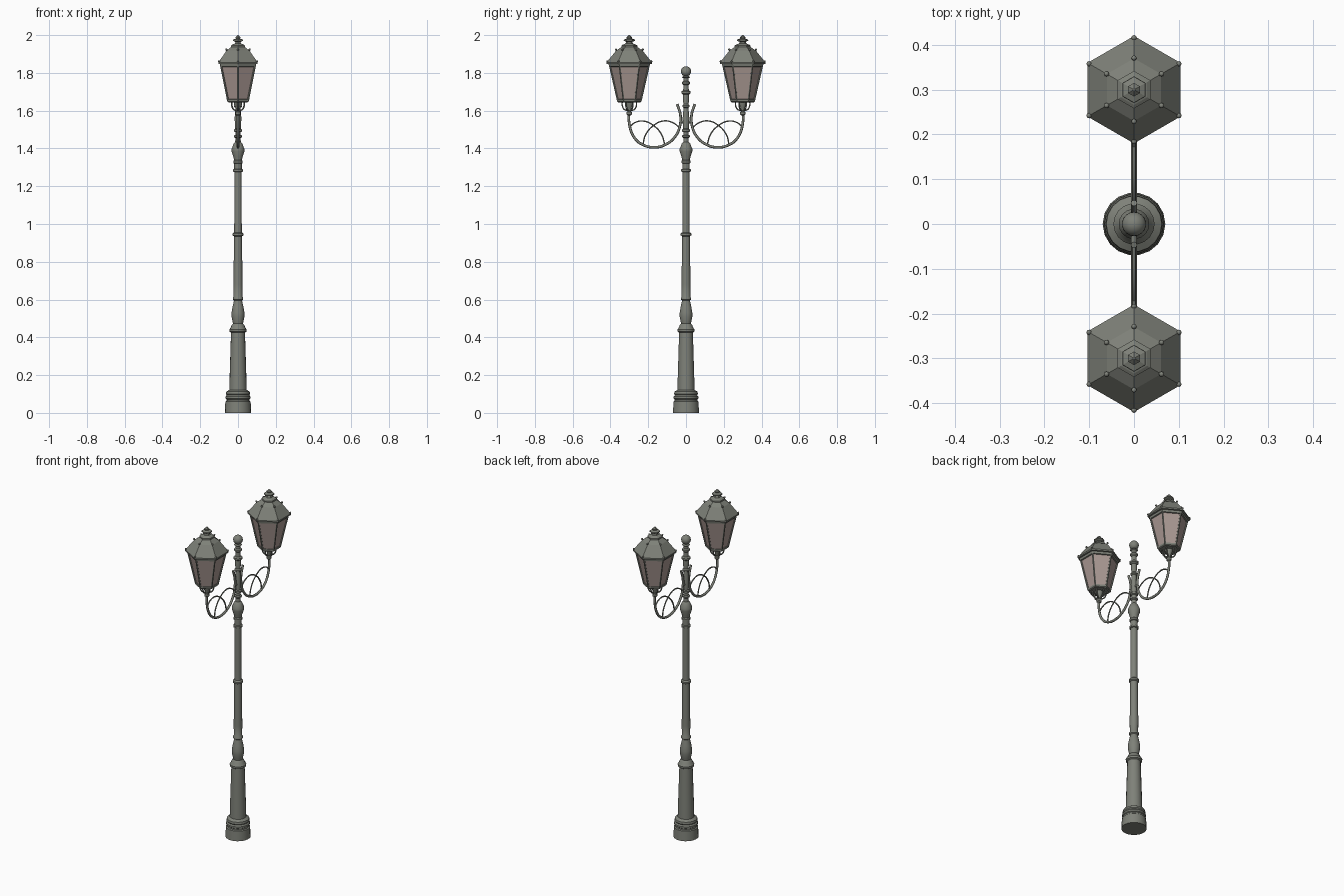
import bpy, bmesh, math
from mathutils import Vector

if "Cube" in bpy.data.objects:
    bpy.data.objects.remove(bpy.data.objects["Cube"])


def material(name, col):
    m = bpy.data.materials.new(name)
    m.diffuse_color = (*col, 1)
    m.use_nodes = True
    m.node_tree.nodes["Principled BSDF"].inputs["Base Color"].default_value = m.diffuse_color
    return m


METAL = material("grey_metal", (0.21, 0.22, 0.19))
GLASS = material("rosy_glass", (0.40, 0.315, 0.29))


def finish(ob, mat, angle=35):
    ob.data.materials.append(mat)
    bpy.ops.object.select_all(action='DESELECT')
    ob.select_set(True)
    bpy.context.view_layer.objects.active = ob
    bpy.ops.object.shade_smooth_by_angle(angle=math.radians(angle))
    return ob


def from_bmesh(name, bm, mat, angle=35):
    bmesh.ops.recalc_face_normals(bm, faces=bm.faces)
    me = bpy.data.meshes.new(name)
    bm.to_mesh(me)
    bm.free()
    ob = bpy.data.objects.new(name, me)
    bpy.context.collection.objects.link(ob)
    return finish(ob, mat, angle)


def lathe(name, profile, sides, mat, y=0, turn=0.0, angle=35):
    """Closed turned shape from (radius, z) points."""
    bm = bmesh.new()
    rings = []
    for r, z in profile:
        rings.append([bm.verts.new((r * math.cos(turn + math.tau * i / sides),
                                    y + r * math.sin(turn + math.tau * i / sides), z))
                      for i in range(sides)])
    for a, b in zip(rings, rings[1:]):
        for i in range(sides):
            j = (i + 1) % sides
            bm.faces.new((a[i], a[j], b[j], b[i]))
    bm.faces.new(rings[0])
    bm.faces.new(rings[-1])
    return from_bmesh(name, bm, mat, angle)


def rods(name, paths, radius, smooth=True, res=2):
    """Round rods along point lists, converted to a mesh."""
    cu = bpy.data.curves.new(name, 'CURVE')
    cu.dimensions = '3D'
    cu.bevel_depth = radius
    cu.bevel_resolution = res
    cu.resolution_u = 6
    cu.use_fill_caps = True
    for pts in paths:
        if smooth:
            sp = cu.splines.new('BEZIER')
            sp.bezier_points.add(len(pts) - 1)
            for bp, p in zip(sp.bezier_points, pts):
                bp.co = p
                bp.handle_left_type = bp.handle_right_type = 'AUTO'
        else:
            sp = cu.splines.new('POLY')
            sp.points.add(len(pts) - 1)
            for sp_p, p in zip(sp.points, pts):
                sp_p.co = (*p, 1)
    tmp = bpy.data.objects.new(name + "_curve", cu)
    bpy.context.collection.objects.link(tmp)
    dg = bpy.context.evaluated_depsgraph_get()
    me = bpy.data.meshes.new_from_object(tmp.evaluated_get(dg))
    bpy.data.objects.remove(tmp)
    me.materials.clear()
    ob = bpy.data.objects.new(name, me)
    bpy.context.collection.objects.link(ob)
    return finish(ob, METAL, 50)


# Post: plinth, shaft with collars, and capital
lathe("post", [
    (.070, 0), (.067, .060), (.061, .064), (.061, .072), (.066, .076), (.066, .086),
    (.060, .094), (.064, .100), (.062, .112), (.046, .122), (.044, .20), (.037, .425),
    (.045, .430), (.046, .442), (.038, .452), (.034, .464), (.026, .472), (.029, .485),
    (.034, .510), (.034, .530), (.029, .560), (.021, .595), (.027, .600), (.027, .610),
    (.023, .616), (.024, .68), (.021, .935), (.029, .940), (.029, .950), (.020, .956),
    (.019, 1.275), (.026, 1.278), (.026, 1.288), (.020, 1.292), (.020, 1.320),
    (.025, 1.323), (.025, 1.333), (.021, 1.338), (.024, 1.355), (.034, 1.385),
    (.034, 1.398), (.028, 1.412), (.022, 1.428), (.014, 1.435)], 18, METAL)

# Upper spindle with beads
lathe("upper_spindle", [
    (.015, 1.43), (.014, 1.455), (.021, 1.460), (.021, 1.468), (.014, 1.472),
    (.014, 1.486), (.022, 1.490), (.022, 1.500), (.015, 1.505), (.018, 1.56),
    (.013, 1.615), (.020, 1.620), (.020, 1.628), (.014, 1.634), (.017, 1.665),
    (.015, 1.685), (.025, 1.692), (.025, 1.702), (.015, 1.708), (.014, 1.735),
    (.021, 1.742), (.021, 1.752), (.014, 1.758), (.014, 1.772), (.022, 1.777),
    (.014, 1.784)], 18, METAL)

# Ball on top
bm = bmesh.new()
bmesh.ops.create_uvsphere(bm, u_segments=18, v_segments=12, radius=.027)
bmesh.ops.translate(bm, verts=bm.verts, vec=(0, 0, 1.808))
from_bmesh("top_ball", bm, METAL)

TURN = math.radians(90)   # hexagon corners point along y
HEX = [TURN + math.tau * i / 6 for i in range(6)]


def ring_point(y, a, r, z):
    return (r * math.cos(a), y + r * math.sin(a), z)


def lantern(side, label):
    y = .3 * side

    # Scrolled arm
    arm = [(.30, 1.62), (.30, 1.53), (.272, 1.455), (.225, 1.418), (.165, 1.406),
           (.105, 1.422), (.058, 1.462), (.032, 1.52), (.030, 1.58), (.047, 1.635)]
    rods(label + "_arm", [[(0, side * p, z) for p, z in arm]], .007)

    # Two thin scroll arcs inside the arm
    arc_a = [(.298, 1.515), (.27, 1.537), (.225, 1.545), (.17, 1.52), (.13, 1.475), (.112, 1.42)]
    arc_b = [(.228, 1.418), (.215, 1.47), (.17, 1.523), (.115, 1.546), (.065, 1.534), (.03, 1.505)]
    rods(label + "_scrolls", [[(0, side * p, z) for p, z in arc] for arc in (arc_a, arc_b)], .004, res=1)

    # Clip joining the arm to the post
    rods(label + "_arm_clip", [[(0, 0, 1.54), (0, .034 * side, 1.54)]], .007, smooth=False)

    # Socket and prongs under the lantern
    lathe(label + "_socket", [(.009, 1.575), (.014, 1.58), (.014, 1.592), (.010, 1.597),
                              (.012, 1.615), (.022, 1.635), (.022, 1.65)], 12, METAL, y)
    rods(label + "_prongs", [[ring_point(y, a, r, z) for r, z in
                              ((.038, 1.652), (.037, 1.625), (.027, 1.607), (.010, 1.600))]
                             for a in HEX], .004, res=1)

    # Glass body and metal frame
    lathe(label + "_glass", [(.059, 1.656), (.102, 1.845)], 6, GLASS, y, TURN, 10)
    lathe(label + "_floor", [(.058, 1.644), (.064, 1.648), (.065, 1.660), (.058, 1.661)],
          6, METAL, y, TURN, 10)
    lathe(label + "_top_rim", [(.100, 1.832), (.107, 1.834), (.111, 1.850), (.100, 1.852)],
          6, METAL, y, TURN, 10)
    rods(label + "_corner_bars", [[ring_point(y, a, .061, 1.652), ring_point(y, a, .105, 1.845)]
                                  for a in HEX], .005, smooth=False, res=1)

    # Roof with finial
    lathe(label + "_roof", [
        (.108, 1.846), (.120, 1.848), (.120, 1.856), (.070, 1.918), (.042, 1.937),
        (.042, 1.945), (.034, 1.950), (.020, 1.955), (.016, 1.964), (.030, 1.970),
        (.029, 1.976), (.013, 1.982), (.015, 1.989), (.003, 2.0)], 6, METAL, y, TURN, 10)

    # Small knobs on the roof corners
    bm = bmesh.new()
    for a in HEX:
        for r, z in ((.116, 1.861), (.071, 1.923)):
            made = bmesh.ops.create_uvsphere(bm, u_segments=8, v_segments=6, radius=.006)
            bmesh.ops.translate(bm, verts=made["verts"], vec=Vector(ring_point(y, a, r, z)))
    from_bmesh(label + "_roof_knobs", bm, METAL)


lantern(-1, "front_lantern")
lantern(1, "back_lantern")
